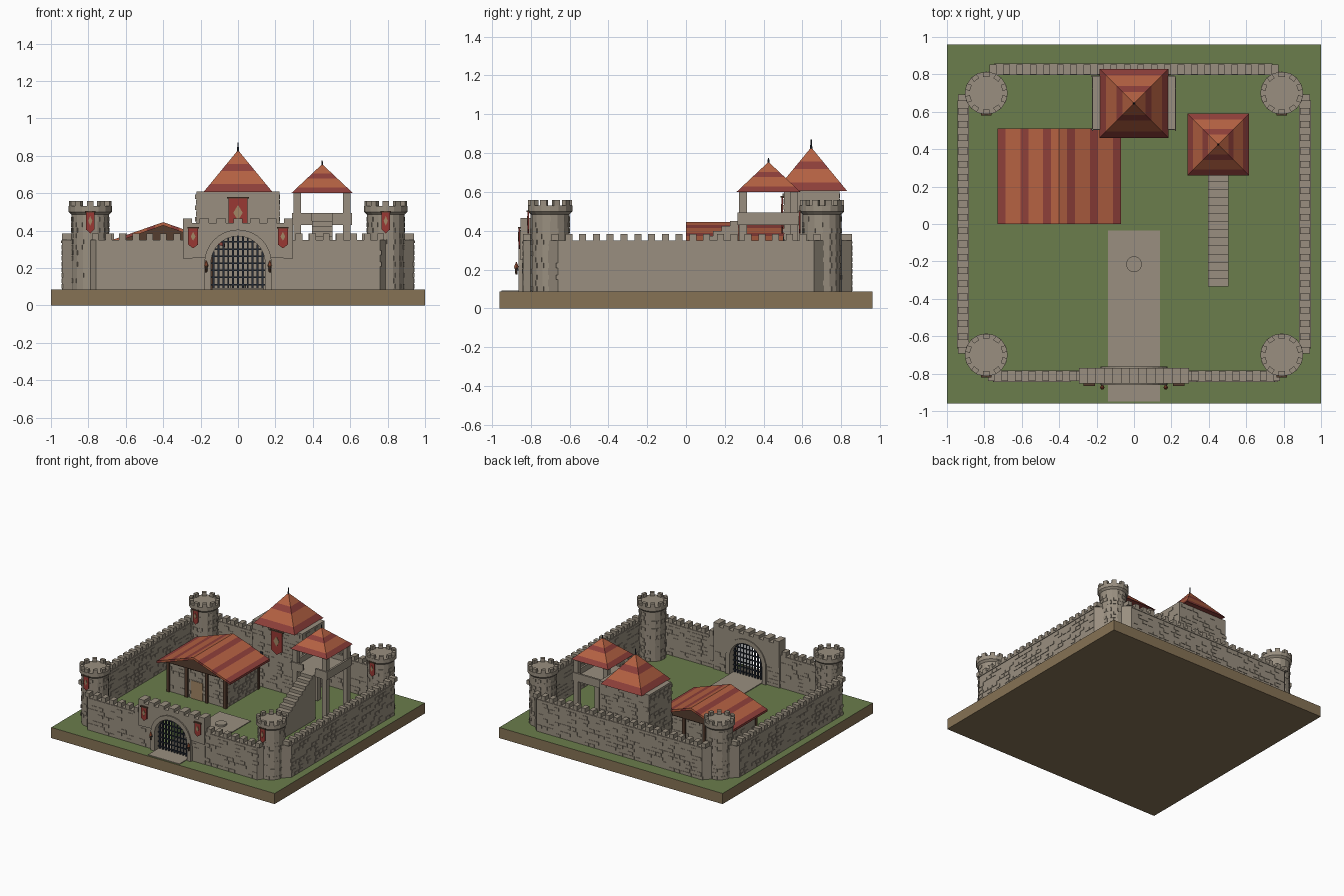
import bpy, bmesh, random
from math import pi, sin, cos, atan2, radians
from mathutils import Matrix, Vector

random.seed(4)
cube = bpy.data.objects.get("Cube")
if cube:
    bpy.data.objects.remove(cube)

COLOURS = {
    "grass": (0.145, 0.205, 0.072), "earth": (0.24, 0.17, 0.09), "stone": (0.32, 0.275, 0.215),
    "roof_orange": (0.46, 0.12, 0.055), "roof_red": (0.27, 0.05, 0.042),
    "banner_red": (0.32, 0.04, 0.033), "iron": (0.02, 0.026, 0.038),
    "dark_wood": (0.09, 0.047, 0.028), "emblem_tan": (0.36, 0.24, 0.13)}
MATS = {}
for label, rgb in COLOURS.items():
    m = bpy.data.materials.new(label)
    m.use_nodes = True
    m.diffuse_color = (*rgb, 1)
    node = next(n for n in m.node_tree.nodes if n.type == 'BSDF_PRINCIPLED')
    node.inputs["Base Color"].default_value = (*rgb, 1)
    node.inputs["Roughness"].default_value = 0.9
    MATS[label] = m

G = 0.086          # ground level
TOP = 0.35         # wall walk level


def finish(bm, name, *mats):
    bmesh.ops.recalc_face_normals(bm, faces=bm.faces[:])
    mesh = bpy.data.meshes.new(name)
    bm.to_mesh(mesh)
    bm.free()
    for label in mats:
        mesh.materials.append(MATS[label])
    ob = bpy.data.objects.new(name, mesh)
    bpy.context.collection.objects.link(ob)
    return ob


def box(bm, centre, size, rot=0, mat=0):
    mtx = Matrix.Translation(centre) @ Matrix.Rotation(rot, 4, 'Z') @ Matrix.Diagonal((*size, 1))
    made = bmesh.ops.create_cube(bm, size=1, matrix=mtx)
    for f in {f for v in made["verts"] for f in v.link_faces}:
        f.material_index = mat


def span(bm, x0, x1, y0, y1, z0, z1, mat=0):
    box(bm, ((x0 + x1) / 2, (y0 + y1) / 2, (z0 + z1) / 2), (x1 - x0, y1 - y0, z1 - z0), 0, mat)


def prism(bm, pts, push, mat=0):
    a = [bm.verts.new(p) for p in pts]
    b = [bm.verts.new(Vector(p) + Vector(push)) for p in pts]
    faces = [bm.faces.new(a), bm.faces.new(b[::-1])]
    for i in range(len(a)):
        j = (i + 1) % len(a)
        faces.append(bm.faces.new((a[i], a[j], b[j], b[i])))
    for f in faces:
        f.material_index = mat


def cylinder(bm, centre, r1, r2, z0, z1, n=16, mat=0):
    mtx = Matrix.Translation((centre[0], centre[1], (z0 + z1) / 2))
    made = bmesh.ops.create_cone(bm, cap_ends=True, segments=n, radius1=r1, radius2=r2,
                                 depth=z1 - z0, matrix=mtx)
    for f in {f for v in made["verts"] for f in v.link_faces}:
        f.material_index = mat


def bricks(bm, p, q, z0, z1, length=0.05, height=0.03, chance=0.5):
    """Raised stones along the vertical face above the line p-q."""
    p, q = Vector(p), Vector(q)
    d = q - p
    rows, cols = int((z1 - z0) / height), max(1, int(d.length / length))
    for r in range(rows):
        for c in range(cols):
            if random.random() < chance:
                t = (c + (0.5 if r % 2 else 0.25)) / cols
                at = p + d * min(t, 1 - 0.5 / cols)
                box(bm, (at.x, at.y, z0 + (r + 0.5) * height),
                    (length * 0.85, 0.007, height * 0.8), atan2(d.y, d.x))


def banner(name, x, y, ztop, w, h):
    bm = bmesh.new()
    pts = [(-w, 0), (w, 0), (w, -h * 0.82), (0, -h), (-w, -h * 0.82)]
    prism(bm, [(x + a, y, ztop + b) for a, b in pts], (0, 0.008, 0))
    dia = [(0, -0.2), (w / h * 0.5, -0.42), (0, -0.64), (-w / h * 0.5, -0.42)]
    prism(bm, [(x + a * h, y - 0.003, ztop + b * h) for a, b in dia], (0, 0.004, 0), 1)
    span(bm, x - w * 1.2, x + w * 1.2, y - 0.004, y + 0.02, ztop - 0.004, ztop + 0.005, 2)
    finish(bm, name, "banner_red", "emblem_tan", "dark_wood")


# Ground slab: grass on top, earth around and below
bm = bmesh.new()
span(bm, -1, 1, -0.96, 0.96, 0, G)
for f in bm.faces:
    f.material_index = 1 if f.normal.z > 0.5 else 0
finish(bm, "ground", "earth", "grass")

# Paved path with a low well ring
bm = bmesh.new()
span(bm, -0.14, 0.14, -0.95, -0.035, G, G + 0.006)
cylinder(bm, (0, -0.215), 0.042, 0.042, G, G + 0.02, 20)
finish(bm, "path", "stone")


# Curtain walls: tapered ends, string course, merlons and raised stones
def wall(name, a, b, out, cut_a=0.05, cut_b=0.05):
    a, b, out = Vector(a), Vector(b), Vector(out)
    d = (b - a).normalized()
    bm = bmesh.new()
    foot = [a + out + d * cut_a, b + out - d * cut_b, b - out, a - out]
    prism(bm, [(v.x, v.y, G) for v in foot], (0, 0, TOP - G))
    n = int((b - a).length / 0.07)
    rot = atan2(d.y, d.x)
    for i in range(n):
        c = a + (b - a) * ((i + 0.5) / n)
        box(bm, (c.x, c.y, TOP + 0.016), (0.036, 0.054, 0.034), rot)
    mid = (a + b) / 2
    box(bm, (mid.x, mid.y, TOP - 0.01), ((b - a).length - 0.1, 0.062, 0.012), rot)
    for s in (1, -1):
        e = out * s
        bricks(bm, a + e + d * cut_a, b + e - d * cut_b, G, TOP - 0.015)
    finish(bm, name, "stone")


wall("back_wall", (-0.79, 0.827), (0.79, 0.827), (0, 0.027))
for s, side in ((1, "left"), (-1, "right")):
    wall(side + "_wall", (s * 0.914, -0.71), (s * 0.914, 0.71), (s * 0.026, 0))
    wall("front_wall_" + side, (s * 0.8, -0.813), (s * 0.29, -0.813), (0, -0.027), 0.04, 0)

# Corner towers with flared parapets and banners
for sx, side in ((1, "left"), (-1, "right")):
    for sy, end in ((1, "back"), (-1, "front")):
        c = Vector((sx * 0.79, sy * 0.7))
        bm = bmesh.new()
        cylinder(bm, c, 0.1, 0.1, G, 0.49)
        cylinder(bm, c, 0.1, 0.115, 0.485, 0.5)
        cylinder(bm, c, 0.115, 0.115, 0.5, 0.53)
        for i in range(10):
            t = 2 * pi * (i + 0.5) / 10
            box(bm, (c.x + 0.1 * cos(t), c.y + 0.1 * sin(t), 0.543), (0.026, 0.034, 0.03), t)
        for i in range(16):
            p, q = [c + 0.099 * Vector((sin(2 * pi * k / 16), cos(2 * pi * k / 16))) for k in (i, i + 1)]
            bricks(bm, p, q, G, 0.48, 0.036)
        finish(bm, f"{end}_{side}_tower", "stone")
        banner(f"{end}_{side}_tower_banner", c.x, c.y - 0.117, 0.5, 0.023, 0.115)

# Gatehouse with arched opening
R, SPRING = 0.145, 0.225


def arc(r, n=16):
    return [(r * cos(pi * i / n), SPRING + r * sin(pi * i / n)) for i in range(n + 1)]


def stand(pts, y):
    return [(x, y, z) for x, z in pts]


bm = bmesh.new()
outline = [(-0.295, G), (-0.295, 0.44), (0.295, 0.44), (0.295, G), (R, G)] + arc(R) + [(-R, G)]
prism(bm, stand(outline, -0.842), (0, 0.066, 0))
upper = [(-0.295, 0.25), (-0.295, 0.44), (0.295, 0.44), (0.295, 0.25)]
upper += [(x, z) for x, z in arc(R + 0.01) if z > 0.25]
prism(bm, stand(upper, -0.852), (0, 0.082, 0))
frame = [(R + 0.035, G)] + arc(R + 0.035) + [(-R - 0.035, G), (-R, G)] + arc(R)[::-1] + [(R, G)]
prism(bm, stand(frame, -0.862), (0, 0.1, 0))
for i in range(7):
    x = -0.27 + 0.09 * i
    span(bm, x - 0.025, x + 0.025, -0.852, -0.77, 0.44, 0.465)
for s in (1, -1):
    bricks(bm, (s * 0.19, -0.842), (s * 0.295, -0.842), G, 0.25)
    bricks(bm, (s * 0.19, -0.776), (s * 0.295, -0.776), G, 0.25)
finish(bm, "gatehouse", "stone")

# Portcullis
bm = bmesh.new()
for i in range(-5, 6):
    x = i * 0.026
    span(bm, x - 0.005, x + 0.005, -0.815, -0.805, G, SPRING + (R * R - x * x) ** 0.5)
for i in range(7):
    z = G + 0.025 + i * 0.038
    w = R if z < SPRING else (R * R - (z - SPRING) ** 2) ** 0.5
    span(bm, -w, w, -0.818, -0.808, z - 0.004, z + 0.004)
finish(bm, "portcullis", "iron")

# Gate banners and torches
for s, side in ((1, "left"), (-1, "right")):
    banner(f"gate_banner_{side}", s * 0.24, -0.862, 0.415, 0.026, 0.11)
    bm = bmesh.new()
    x = s * 0.17
    span(bm, x - 0.006, x + 0.006, -0.876, -0.855, 0.195, 0.205, 1)
    cylinder(bm, (x, -0.874), 0.005, 0.009, 0.175, 0.212, 8, 0)
    cylinder(bm, (x, -0.874), 0.012, 0.002, 0.212, 0.24, 8, 2)
    finish(bm, f"torch_{side}", "dark_wood", "iron", "roof_orange")


# Banded pyramid roof with a finial
def pyramid_roof(name, cx, cy, half, z0, z1, tip):
    bm = bmesh.new()
    cuts = [0, 0.19, 0.5, 0.67, 0.995]
    rings = []
    for t in cuts:
        r = half * (1 - t)
        rings.append([bm.verts.new((cx + a * r, cy + b * r, z0 + (z1 - z0) * t))
                      for a, b in ((-1, -1), (1, -1), (1, 1), (-1, 1))])
    for k in range(len(cuts) - 1):
        for i in range(4):
            j = (i + 1) % 4
            f = bm.faces.new((rings[k][i], rings[k][j], rings[k + 1][j], rings[k + 1][i]))
            f.material_index = 1 - k % 2
    bm.faces.new(rings[0][::-1]).material_index = 1
    bm.faces.new(rings[-1])
    cylinder(bm, (cx, cy), 0.007, 0.003, z1 - 0.02, tip, 6, 2)
    finish(bm, name, "roof_orange", "roof_red", "iron")


# Keep
bm = bmesh.new()
span(bm, -0.222, 0.222, 0.505, 0.79, G, 0.608)
for y in (0.505, 0.79):
    bricks(bm, (-0.222, y), (0.222, y), G, 0.6)
for x in (-0.222, 0.222):
    bricks(bm, (x, 0.505), (x, 0.79), G, 0.6)
for x in (-0.14, 0.14):
    span(bm, x - 0.012, x + 0.012, 0.499, 0.52, 0.3, 0.37, 1)
finish(bm, "keep", "stone", "iron")
pyramid_roof("keep_roof", 0, 0.645, 0.185, 0.605, 0.83, 0.87)
banner("keep_banner", 0, 0.492, 0.575, 0.05, 0.19)

# Watchtower: pillars, platform, parapet and roof
WX, WY = 0.45, 0.425
bm = bmesh.new()
for a in (-1, 1):
    for b in (-1, 1):
        box(bm, (WX + a * 0.132, WY + b * 0.132, (G + 0.61) / 2), (0.04, 0.04, 0.61 - G))
span(bm, WX - 0.16, WX + 0.16, WY - 0.16, WY + 0.16, 0.43, 0.45)
for s in (-1, 1):
    box(bm, (WX + s * 0.152, WY, 0.465), (0.016, 0.32, 0.06))
box(bm, (WX, WY + 0.152, 0.465), (0.32, 0.016, 0.06))
for s in (-1, 1):
    box(bm, (WX + s * 0.107, WY - 0.152, 0.465), (0.105, 0.016, 0.06))
finish(bm, "watchtower", "stone")
pyramid_roof("watchtower_roof", WX, WY, 0.165, 0.6, 0.755, 0.775)

# Solid staircase up to the platform
bm = bmesh.new()
STEPS, y0, y1 = 14, -0.335, 0.27
run, rise = (y1 - y0) / STEPS, (0.45 - G) / STEPS
profile = [(y1, G), (y0, G)]
for i in range(STEPS):
    profile += [(y0 + i * run, G + (i + 1) * rise), (y0 + (i + 1) * run, G + (i + 1) * rise)]
prism(bm, [(0.395, y, z) for y, z in profile], (0.11, 0, 0))
finish(bm, "staircase", "stone")

# Great hall: stone walls, timber frame, wooden gables and door
HX, EAVE, RIDGE = -0.4, 0.33, 0.445
bm = bmesh.new()
span(bm, HX - 0.26, HX + 0.26, 0.05, 0.46, G, 0.335)
for x in (HX - 0.26, HX + 0.26):
    bricks(bm, (x, 0.05), (x, 0.46), G, 0.33)
for y in (0.05, 0.46):
    bricks(bm, (HX - 0.26, y), (HX + 0.26, y), G, 0.33)
    for x in (-0.255, -0.09, 0.09, 0.255):
        box(bm, (HX + x, y, (G + 0.34) / 2), (0.026, 0.026, 0.34 - G), 0, 1)
    box(bm, (HX, y, 0.335), (0.54, 0.03, 0.026), 0, 1)
span(bm, HX - 0.05, HX + 0.05, 0.044, 0.06, G, 0.23, 2)
prism(bm, [(HX - 0.3, 0.025, 0.33), (HX + 0.3, 0.025, 0.33), (HX, 0.025, 0.43)], (0, 0.46, 0), 1)
finish(bm, "hall", "stone", "dark_wood", "emblem_tan")

# Hall roof: strips running along the ridge
bm = bmesh.new()
edges = [0, 0.13, 0.37, 0.5, 0.74, 0.87, 1]
for s in (-1, 1):
    for k in range(6):
        (x0, z0), (x1, z1) = [(HX + s * 0.33 * (1 - t), EAVE + (RIDGE - EAVE) * t) for t in edges[k:k + 2]]
        prism(bm, [(x0, 0, z0), (x1, 0, z1), (x1, 0, z1 - 0.018), (x0, 0, z0 - 0.018)],
              (0, 0.51, 0), 1 - k % 2)
finish(bm, "hall_roof", "roof_orange", "roof_red")
